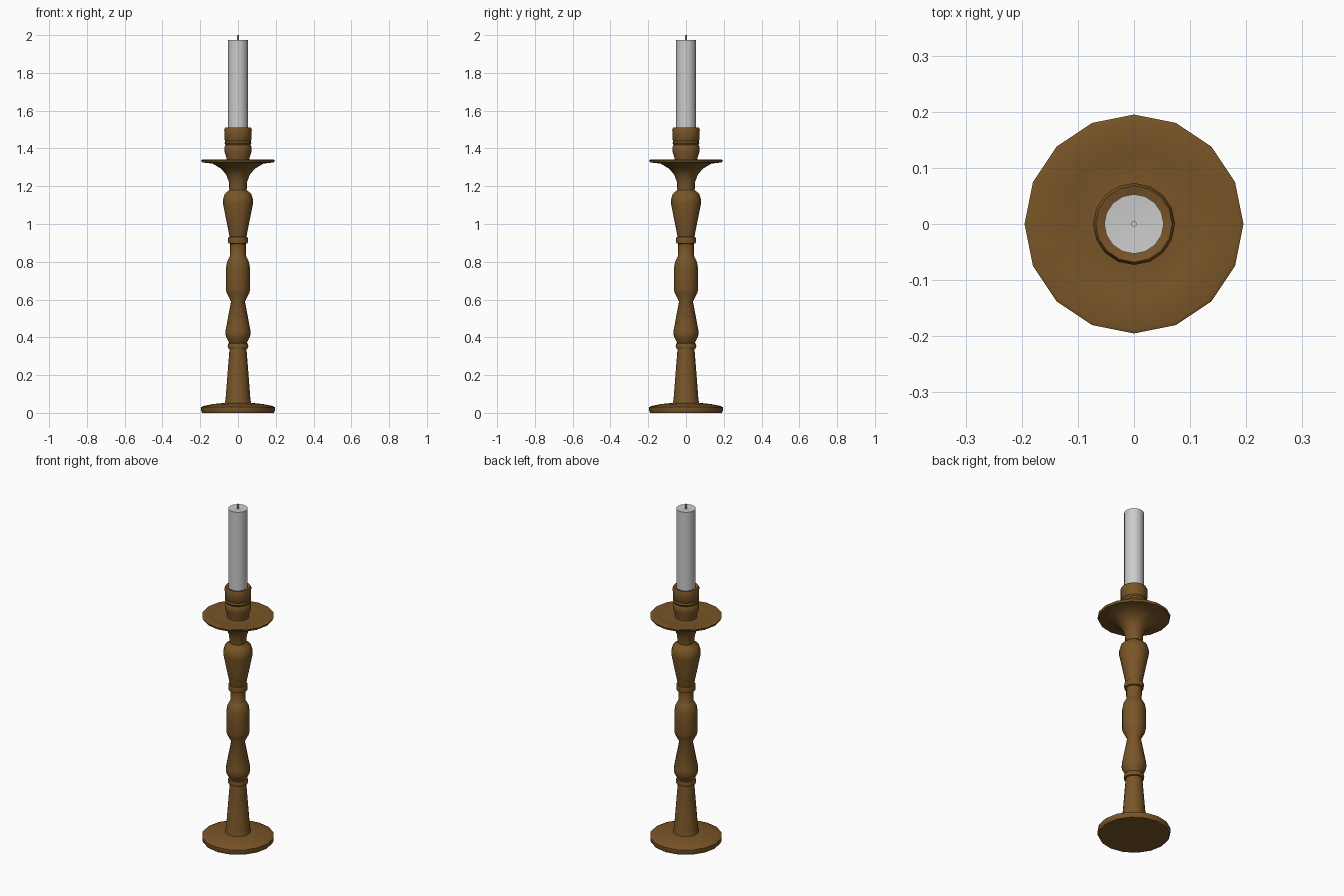
import bpy, math

SIDES = 16


def lathe(name, profile, mat=None, sides=SIDES):
    """Revolve (radius, height) points around z; radius 0 ends close to a point."""
    verts, rings, faces = [], [], []
    for r, z in profile:
        n = 1 if r == 0 else sides
        rings.append(range(len(verts), len(verts) + n))
        for i in range(n):
            a = 2 * math.pi * i / sides
            verts.append((r * math.cos(a), r * math.sin(a), z))
    for lo, hi in zip(rings, rings[1:]):
        for i in range(sides):
            j = (i + 1) % sides
            quad = [lo[i % len(lo)], lo[j % len(lo)], hi[j % len(hi)], hi[i % len(hi)]]
            faces.append(list(dict.fromkeys(quad)))
    mesh = bpy.data.meshes.new(name)
    mesh.from_pydata(verts, [], faces)
    obj = bpy.data.objects.new(name, mesh)
    bpy.context.collection.objects.link(obj)
    if mat:
        mesh.materials.append(mat)
    bpy.ops.object.select_all(action='DESELECT')
    obj.select_set(True)
    bpy.context.view_layer.objects.active = obj
    bpy.ops.object.shade_smooth_by_angle(angle=math.radians(40))
    return obj


brass = bpy.data.materials.new("brass")
brass.diffuse_color = (0.19, 0.09, 0.02, 1)

# Turned holder: base, stem, drip dish and socket in one profile
lathe("candlestick", [
    # base
    (0, 0), (0.19, 0), (0.195, 0.01), (0.195, 0.03), (0.18, 0.037), (0.13, 0.047), (0.07, 0.053),
    # tapered lower stem and ring
    (0.066, 0.07), (0.045, 0.34), (0.053, 0.342), (0.055, 0.355), (0.052, 0.367), (0.046, 0.37),
    # lower vase
    (0.062, 0.40), (0.066, 0.415), (0.065, 0.44), (0.037, 0.59),
    # barrel
    (0.06, 0.635), (0.063, 0.65), (0.063, 0.77), (0.058, 0.80), (0.045, 0.825),
    # neck and ring
    (0.041, 0.83), (0.042, 0.895), (0.051, 0.898), (0.053, 0.915), (0.051, 0.93), (0.045, 0.933),
    # upper vase
    (0.052, 0.97), (0.08, 1.11), (0.079, 1.13), (0.07, 1.16), (0.046, 1.18),
    # flare and drip dish
    (0.049, 1.225), (0.062, 1.26), (0.088, 1.292), (0.135, 1.32), (0.19, 1.326),
    (0.195, 1.338), (0.188, 1.341), (0.128, 1.325), (0.06, 1.33),
    # socket
    (0.061, 1.35), (0.071, 1.38), (0.071, 1.41), (0.065, 1.418), (0.071, 1.428),
    (0.068, 1.44), (0.071, 1.445), (0.073, 1.50), (0.068, 1.511), (0.053, 1.507),
    (0.05, 1.46), (0, 1.46),
], brass)

# Candle
lathe("candle", [(0, 1.465), (0.053, 1.465), (0.053, 1.975), (0.01, 1.972), (0, 1.972)])

# Wick
lathe("wick", [(0, 1.97), (0.005, 1.97), (0.005, 2.0), (0, 2.0)], sides=8)
